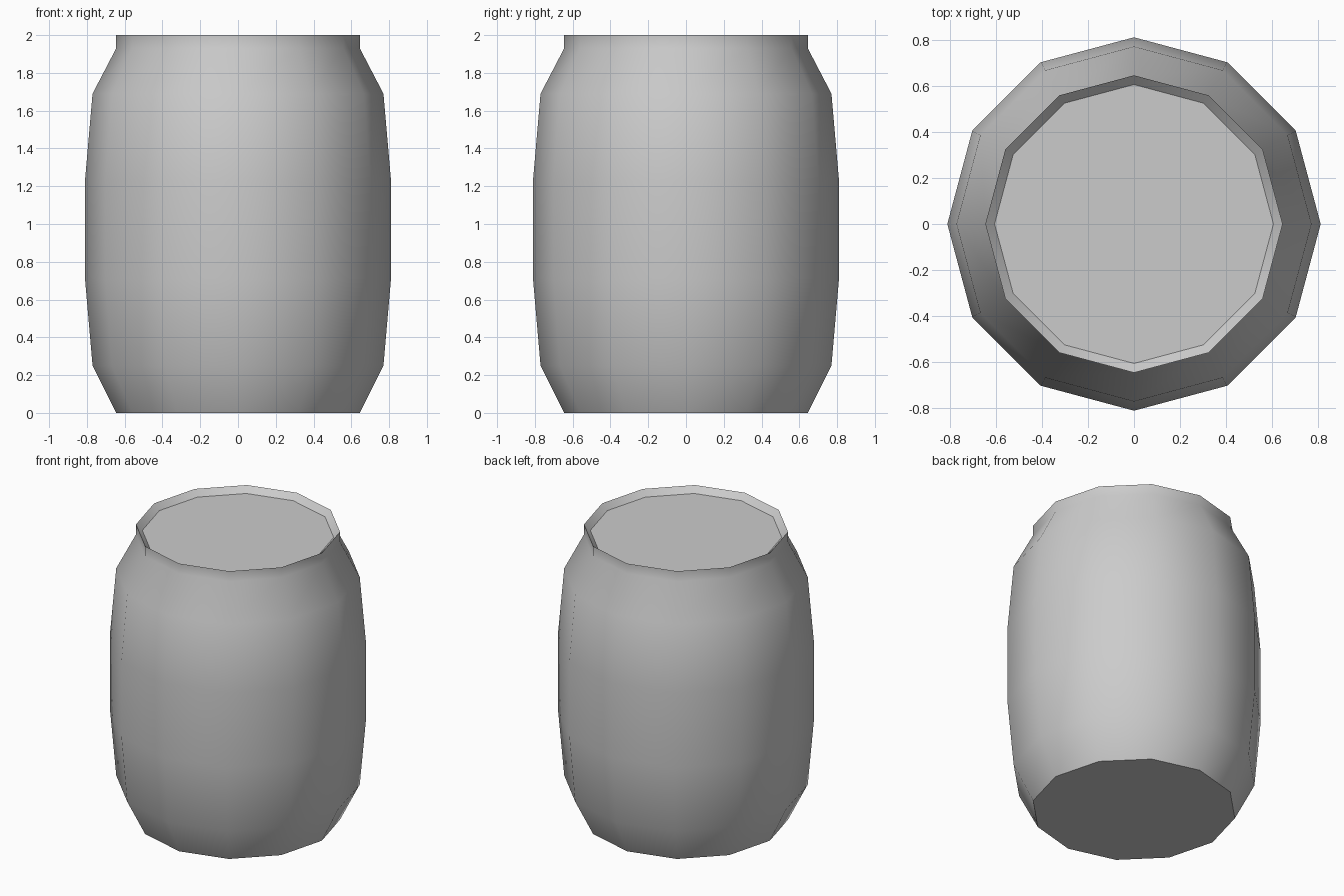
import bpy, bmesh, math

if "Cube" in bpy.data.objects:
    bpy.data.objects.remove(bpy.data.objects["Cube"])

SIDES = 12
# Barrel profile (radius, height): bulged wall, short collar, recessed lid
PROFILE = [(0.645, 0.0), (0.77, 0.25), (0.81, 0.71), (0.81, 1.23),
           (0.77, 1.69), (0.645, 1.93), (0.645, 2.0), (0.605, 1.96)]

bm = bmesh.new()
rings = [[bm.verts.new((r * math.cos(2 * math.pi * i / SIDES),
                        r * math.sin(2 * math.pi * i / SIDES), z))
          for i in range(SIDES)] for r, z in PROFILE]

# Wall and rim
for low, high in zip(rings, rings[1:]):
    for i in range(SIDES):
        j = (i + 1) % SIDES
        bm.faces.new((low[i], low[j], high[j], high[i]))

# Base and lid
bm.faces.new(rings[0][::-1])
bm.faces.new(rings[-1])

mesh = bpy.data.meshes.new("barrel")
bm.to_mesh(mesh)
bm.free()
barrel = bpy.data.objects.new("barrel", mesh)
bpy.context.collection.objects.link(barrel)

# Smooth wall, crisp base and rim
bpy.context.view_layer.objects.active = barrel
barrel.select_set(True)
bpy.ops.object.shade_smooth_by_angle(angle=math.radians(40))
